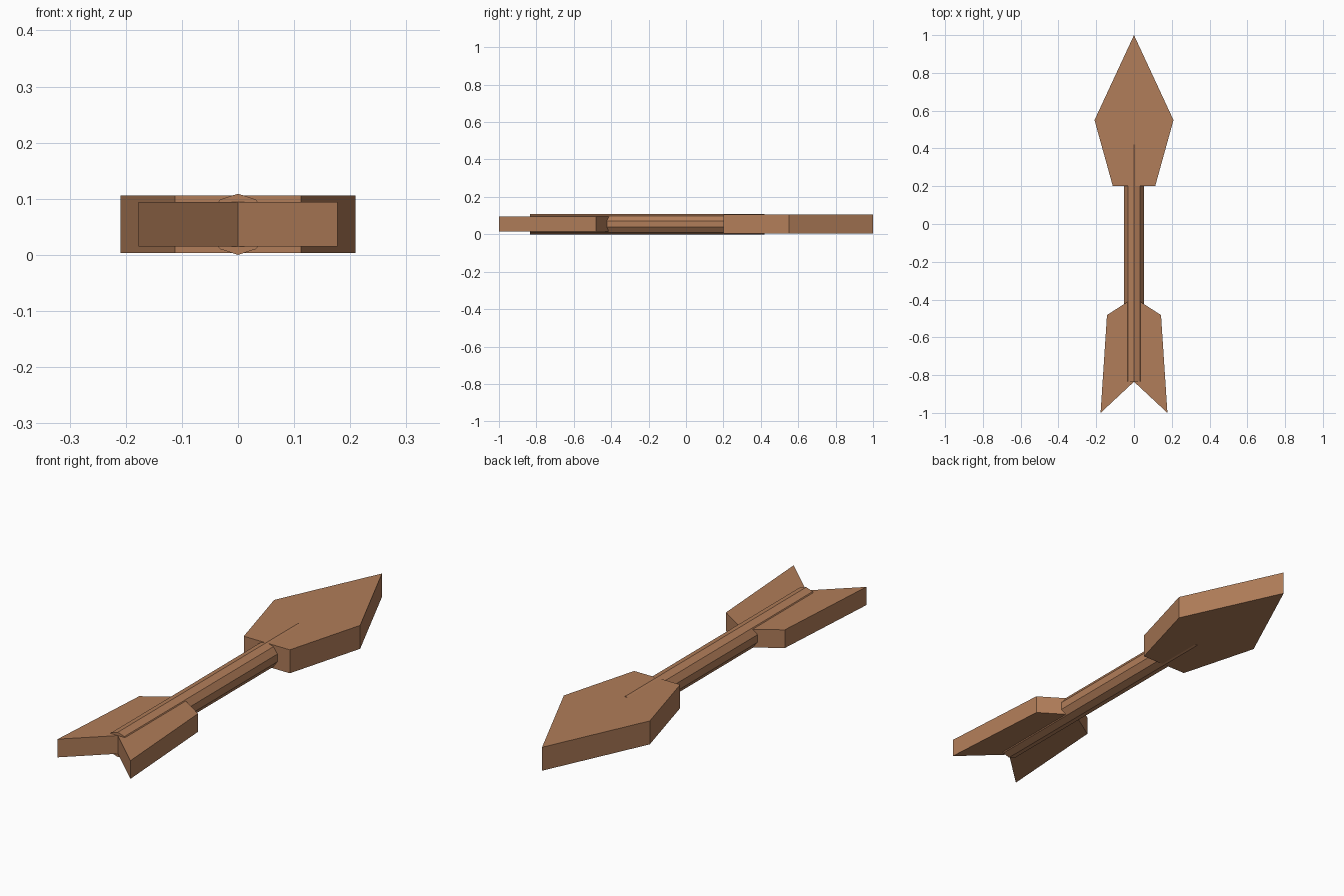
import bpy
import bmesh
from math import radians

cube = bpy.data.objects.get("Cube")
if cube:
    bpy.data.objects.remove(cube, do_unlink=True)

MID_Z = 0.0545  # height of the arrow's centre line

wood = bpy.data.materials.new("brown wood")
wood.use_nodes = True
colour = (0.44, 0.205, 0.1, 1)
wood.diffuse_color = colour
wood.node_tree.nodes["Principled BSDF"].inputs["Base Color"].default_value = colour


def plate(name, half_outline, thickness):
    """Extrude an outline, given for +x from front to back and mirrored to -x."""
    mirrored = [(-x, y) for x, y in reversed(half_outline) if x > 0]
    bm = bmesh.new()
    base = MID_Z - thickness / 2
    face = bm.faces.new([bm.verts.new((x, y, base)) for x, y in half_outline + mirrored])
    top = bmesh.ops.extrude_face_region(bm, geom=[face])["geom"]
    verts = [v for v in top if isinstance(v, bmesh.types.BMVert)]
    bmesh.ops.translate(bm, vec=(0, 0, thickness), verts=verts)
    bmesh.ops.recalc_face_normals(bm, faces=bm.faces)
    mesh = bpy.data.meshes.new(name)
    bm.to_mesh(mesh)
    bm.free()
    mesh.materials.append(wood)
    obj = bpy.data.objects.new(name, mesh)
    bpy.context.collection.objects.link(obj)
    return obj


# Ten-sided shaft with an edge along its top and bottom
back, front = 0.42, -0.835
bpy.ops.mesh.primitive_cylinder_add(
    vertices=10, radius=MID_Z, depth=back - front,
    location=(0, (back + front) / 2, MID_Z), rotation=(radians(90), 0, 0))
shaft = bpy.context.object
shaft.name = "shaft"
shaft.data.materials.append(wood)

# Pointed head
plate("arrow_head", [(0.112, 0.2), (0.209, 0.55), (0, 1)], 0.103)

# Notched tail feathers
plate("tail_feathers", [(0, -0.835), (0.177, -1), (0.143, -0.482), (0, -0.39)], 0.08)
